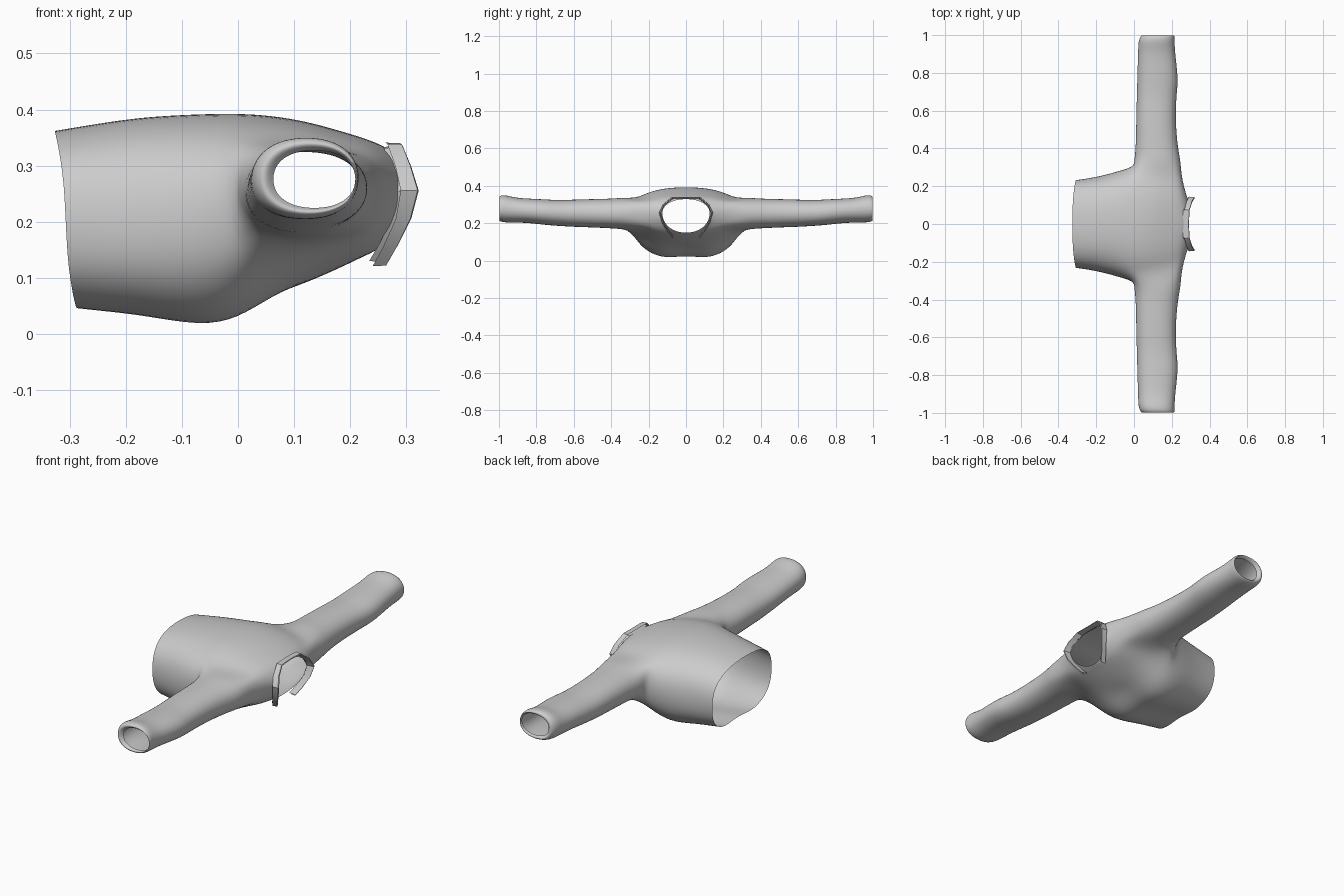
import bpy, bmesh, math

if "Cube" in bpy.data.objects:
    bpy.data.objects.remove(bpy.data.objects["Cube"])

COLS = 20


def finish(bm, name, levels):
    bmesh.ops.recalc_face_normals(bm, faces=bm.faces)
    me = bpy.data.meshes.new(name)
    bm.to_mesh(me)
    bm.free()
    ob = bpy.data.objects.new(name, me)
    bpy.context.collection.objects.link(ob)
    if levels:
        sub = ob.modifiers.new("smooth", 'SUBSURF')
        sub.levels = sub.render_levels = levels
    for p in me.polygons:
        p.use_smooth = True
    return ob


def spow(v, e):
    return math.copysign(abs(v) ** e, v)


# Torso sections from hem to neck:
# x at top / side / bottom, z at top / side / bottom, half width, squareness
torso = [
    (-.327, -.307, -.285, .364, .20, .030, .235, .80),
    (-.25, -.25, -.25, .377, .20, .026, .243, .80),
    (-.17, -.17, -.17, .389, .20, .018, .258, .80),
    (-.075, -.075, -.065, .394, .21, -.003, .285, .82),
    (.00, .00, .00, .395, .245, .010, .308, .85),
    (.06, .06, .06, .391, .255, .050, .305, .90),
    (.12, .12, .12, .381, .26, .088, .298, .90),
    (.18, .19, .18, .364, .26, .115, .285, .92),
    (.225, .252, .22, .350, .262, .135, .255, .95),
    (.255, .275, .235, .338, .26, .142, .165, .95),
    (.268, .288, .245, .330, .255, .148, .128, .95),
]
FIRST, LAST = 4, 8   # rings bordering the armholes

bm = bmesh.new()
rings = []
for xt, xm, xb, zt, zm, zb, w, e in torso:
    ring = []
    for i in range(COLS):
        a = 2 * math.pi * i / COLS
        c, s = spow(math.cos(a), e), spow(math.sin(a), e)
        x = xm + ((xt if s > 0 else xb) - xm) * s * s
        z = zm + ((zt - zm) if s > 0 else (zm - zb)) * s
        y = w * c
        if s < 0:   # shallow dip down the middle of the chest
            z += .025 * math.exp(-(y / .07) ** 2) * (1 if xm < .1 else 0)
        ring.append(bm.verts.new((x, y, z)))
    rings.append(ring)

side = {18, 19, 0, 1, 8, 9, 10, 11}   # columns left open for the sleeves
for r in range(len(rings) - 1):
    for i in range(COLS):
        if FIRST <= r < LAST and i in side:
            continue
        j = (i + 1) % COLS
        bm.faces.new((rings[r][i], rings[r][j], rings[r + 1][j], rings[r + 1][i]))

# Sleeve sections: y, x min, x max, z min, z max
sleeve = [
    (.335, .000, .248, .168, .338),
    (.40, .008, .234, .172, .332),
    (.50, .010, .224, .177, .330),
    (.60, .012, .222, .180, .327),
    (.68, .014, .226, .185, .324),
    (.75, .016, .234, .190, .328),
    (.83, .018, .228, .200, .332),
    (.91, .021, .218, .204, .336),
    (.965, .022, .216, .203, .352),
    (.992, .032, .216, .208, .350),
    (1.003, .046, .212, .218, .338),
    (.985, .062, .210, .224, .328),
]
for sgn in (1, -1):
    base = 0 if sgn > 0 else 10
    col = lambda k: (base + sgn * k) % COLS
    # Armhole border: lower edge, neck side, upper edge, hem side
    loop = [rings[FIRST + k][col(-2)] for k in range(4)]
    loop += [rings[LAST][col(-2 + k)] for k in range(4)]
    loop += [rings[LAST - k][col(2)] for k in range(4)]
    loop += [rings[FIRST][col(2 - k)] for k in range(4)]
    prev = loop
    for y, x0, x1, z0, z1 in sleeve:
        cur = []
        for k in range(16):
            a = math.radians(225 + 22.5 * k)
            cur.append(bm.verts.new(((x0 + x1) / 2 + (x1 - x0) / 2 * 1.01 * spow(math.cos(a), .9),
                                     sgn * y,
                                     (z0 + z1) / 2 + (z1 - z0) / 2 * 1.01 * spow(math.sin(a), .9))))
        for k in range(16):
            m = (k + 1) % 16
            bm.faces.new((prev[k], prev[m], cur[m], cur[k]))
        prev = cur
finish(bm, "shirt_body", 2)

# Collar: open folded band, inner and outer edge along the neck (y, z, x inner, x outer)
half = [(.075, .338, .266, .294), (.122, .300, .280, .309), (.143, .256, .290, .322),
        (.128, .205, .281, .309), (.098, .155, .258, .285), (.072, .122, .240, .266)]
path = [(-y, z, a, b) for y, z, a, b in reversed(half)] + [(0, .340, .263, .291)] + half
bm = bmesh.new()
prev = None
for y, z, xi, xo in path:
    dy, dz = y, z - .24
    row = [bm.verts.new((x, dy * f, .24 + dz * f)) for x, f in
           ((xi - .006, .93), (xo, .96), (xo - .002, 1.0), (xi, 1.01))]
    if prev:
        for k in range(3):
            bm.faces.new((prev[k], row[k], row[k + 1], prev[k + 1]))
    prev = row
collar = finish(bm, "collar", 0)
bpy.context.view_layer.objects.active = collar
collar.select_set(True)
bpy.ops.object.shade_smooth_by_angle(angle=math.radians(30))
